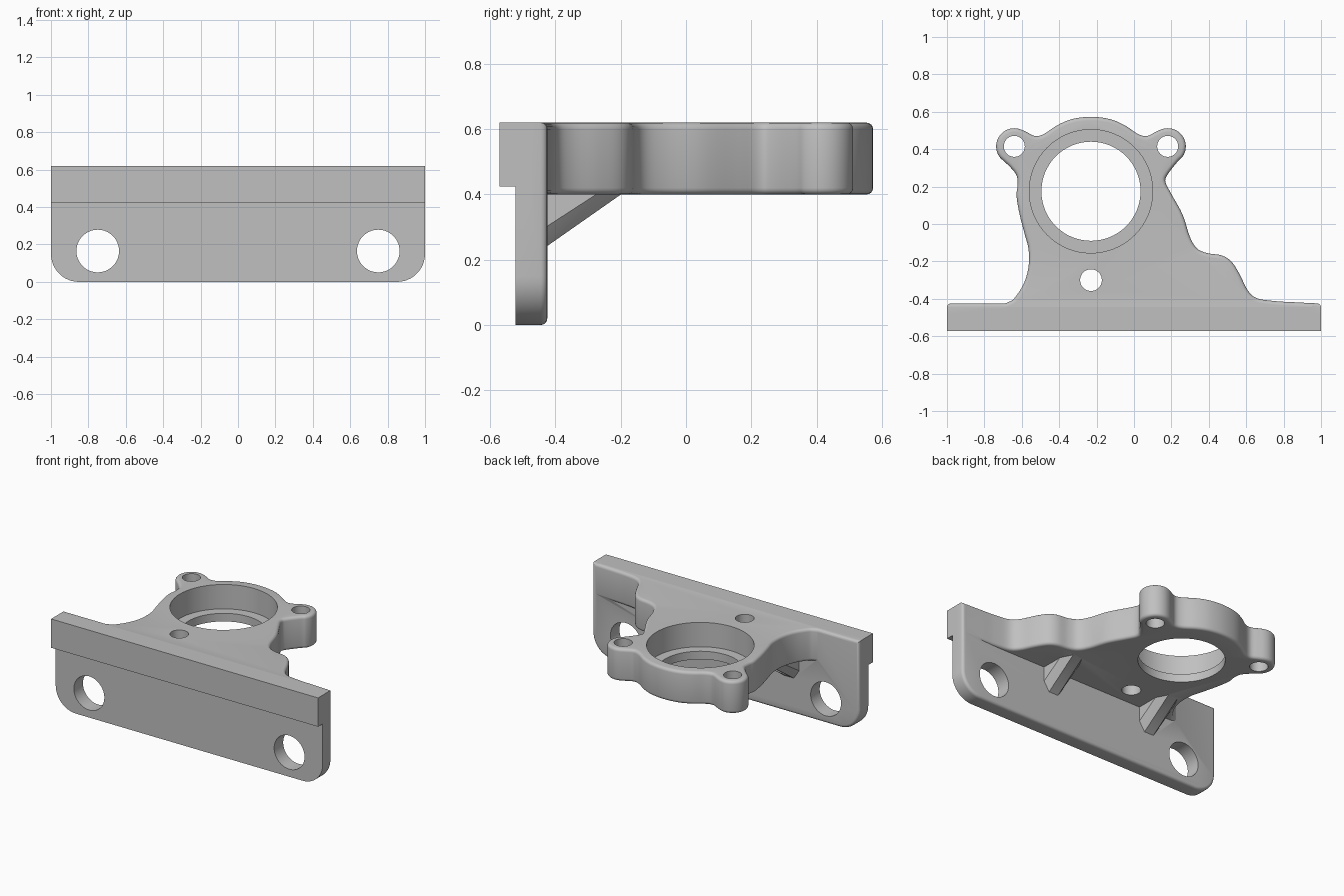
import bpy, bmesh
from math import cos, sin, radians, pi
from mathutils import Vector, Matrix

cube = bpy.data.objects.get("Cube")
if cube:
    bpy.data.objects.remove(cube, do_unlink=True)

metal = bpy.data.materials.new("cast grey metal")
metal.use_nodes = True
colour = (0.53, 0.53, 0.53, 1)
metal.diffuse_color = colour
metal.node_tree.nodes["Principled BSDF"].inputs["Base Color"].default_value = colour

TOP, UNDER, BACK = 0.62, 0.40, -0.425
ROUND = 0.02
BORE = (-0.23, 0.175)


def finish(bm, name):
    bmesh.ops.recalc_face_normals(bm, faces=bm.faces)
    mesh = bpy.data.meshes.new(name)
    bm.to_mesh(mesh)
    bm.free()
    mesh.materials.append(metal)
    obj = bpy.data.objects.new(name, mesh)
    bpy.context.collection.objects.link(obj)
    return obj


def prism(name, points, shift, round_edge):
    """Extrude a closed outline and round the edges picked by a rule."""
    bm = bmesh.new()
    face = bm.faces.new([bm.verts.new(p) for p in points])
    extruded = bmesh.ops.extrude_face_region(bm, geom=[face], use_keep_orig=True)
    bmesh.ops.translate(bm, vec=shift,
                        verts=[g for g in extruded["geom"] if isinstance(g, bmesh.types.BMVert)])
    bmesh.ops.recalc_face_normals(bm, faces=bm.faces)
    edges = [e for e in bm.edges if round_edge(e)]
    if edges:
        bmesh.ops.bevel(bm, geom=edges, offset=ROUND, segments=4, profile=0.5,
                        affect='EDGES', clamp_overlap=False)
    return finish(bm, name)


def hull(name, points):
    bm = bmesh.new()
    for p in points:
        bm.verts.new(p)
    bmesh.ops.convex_hull(bm, input=bm.verts)
    return finish(bm, name)


def cylinder(name, centre, radius, depth, along_y=False):
    bm = bmesh.new()
    turn = Matrix.Rotation(pi / 2, 4, 'X') if along_y else Matrix()
    bmesh.ops.create_cone(bm, cap_ends=True, segments=64, radius1=radius, radius2=radius,
                          depth=depth, matrix=Matrix.Translation(centre) @ turn)
    return finish(bm, name)


def combine(target, other, operation):
    mod = target.modifiers.new(operation, 'BOOLEAN')
    mod.object, mod.operation, mod.solver = other, operation, 'EXACT'
    graph = bpy.context.evaluated_depsgraph_get()
    mesh = bpy.data.meshes.new_from_object(target.evaluated_get(graph))
    target.modifiers.clear()
    target.data = mesh
    bpy.data.objects.remove(other, do_unlink=True)


def smooth_path(points, steps=5):
    """Catmull-Rom curve through the points."""
    pts = [Vector(p) for p in points]
    ext = [pts[0]] + pts + [pts[-1]]
    out = []
    for a, b, c, d in zip(ext, ext[1:], ext[2:], ext[3:]):
        for i in range(steps):
            t = i / steps
            out.append(0.5 * (2 * b + (c - a) * t + (2 * a - 5 * b + 4 * c - d) * t ** 2
                              + (3 * b - a - 3 * c + d) * t ** 3))
    return out + [pts[-1]]


def arc(cx, cy, r, start, end, count):
    angles = [radians(start + (end - start) * i / count) for i in range(count + 1)]
    return [(cx + r * cos(a), cy + r * sin(a)) for a in angles]


def mirrored(points):
    return [(2 * BORE[0] - x, y) for x, y in reversed(points)]


# Flange outline: right flank, ears around the bore, left flank
right_flank = [(.97, -.424), (.85, -.418), (.75, -.412), (.655, -.396), (.607, -.353),
               (.564, -.267), (.52, -.2), (.468, -.168), (.388, -.155), (.334, -.128),
               (.297, -.064), (.26, .05), (.2, .16), (.168, .225), (.18, .265)]
left_flank = [(-.66, .302), (-.628, .26), (-.622, .21), (-.628, .15), (-.612, .053),
              (-.585, -.053), (-.564, -.134), (-.564, -.23), (-.59, -.32),
              (-.639, -.396), (-.67, -.417), (-.71, -.432)]
right_ear = arc(.18, .415, .097, -56, 110, 8)
half_crown = [(.11, .489), (.067, .47), (.02, .482), (-.05, .528), (-.13, .561)]
crest = right_ear + half_crown
outline = smooth_path(right_flank + crest + [(BORE[0], .573)] + mirrored(crest) + left_flank)
outline += [Vector((-.71, -.49)), Vector((.97, -.49))]
flange = prism("flange", [(p.x, p.y, UNDER) for p in outline], (0, 0, TOP - UNDER),
               lambda e: abs(e.verts[0].co.z - e.verts[1].co.z) < 1e-5)

# Mounting wall with rounded lower corners and a softened rear rim
corner = arc(.85, .15, .15, -90, 0, 12)
side = corner + [(1, TOP)]
wall_outline = side + [(-x, z) for x, z in reversed(side)]
bracket = prism("bracket", [(x, -.522, z) for x, z in wall_outline], (0, BACK + .522, 0),
                lambda e: all(v.co.y > BACK - .001 for v in e.verts))
bracket.name = "mounting_bracket"

# Overhanging front lip
lip = hull("front_lip", [(x, y, z) for x in (-1, 1) for y in (-.572, -.48) for z in (.425, TOP)])

# Gusset ribs under the flange, wider toward the root
ribs = []
for x in (.28, -.475):
    points = []
    for s in (-1, 1):
        points += [(x + s * .035, BACK - .02, .228), (x + s * .035, -.185, UNDER + .01),
                   (x + s * .075, BACK - .02, .29), (x + s * .075, -.26, UNDER + .01),
                   (x + s * .075, BACK - .02, UNDER + .01)]
    ribs.append(hull("rib", points))

for part in [flange, lip] + ribs:
    combine(bracket, part, 'UNION')

# Stepped bore, ear holes, drain hole and wall bolt holes
ledge = .455
cutters = [cylinder("bore", (*BORE, .5), .265, 1),
           cylinder("counterbore", (*BORE, ledge + .25), .33, .5),
           cylinder("small_hole", (BORE[0], -.3, .5), .058, 1)]
cutters += [cylinder("ear_hole", (x, .415, .5), .056, 1) for x in (.18, -.64)]
cutters += [cylinder("bolt_hole", (x, -.5, .165), .114, .5, True) for x in (-.75, .75)]
for cutter in cutters:
    combine(bracket, cutter, 'DIFFERENCE')

bpy.ops.object.select_all(action='DESELECT')
bracket.select_set(True)
bpy.context.view_layer.objects.active = bracket
bpy.ops.object.shade_smooth_by_angle(angle=radians(35))
